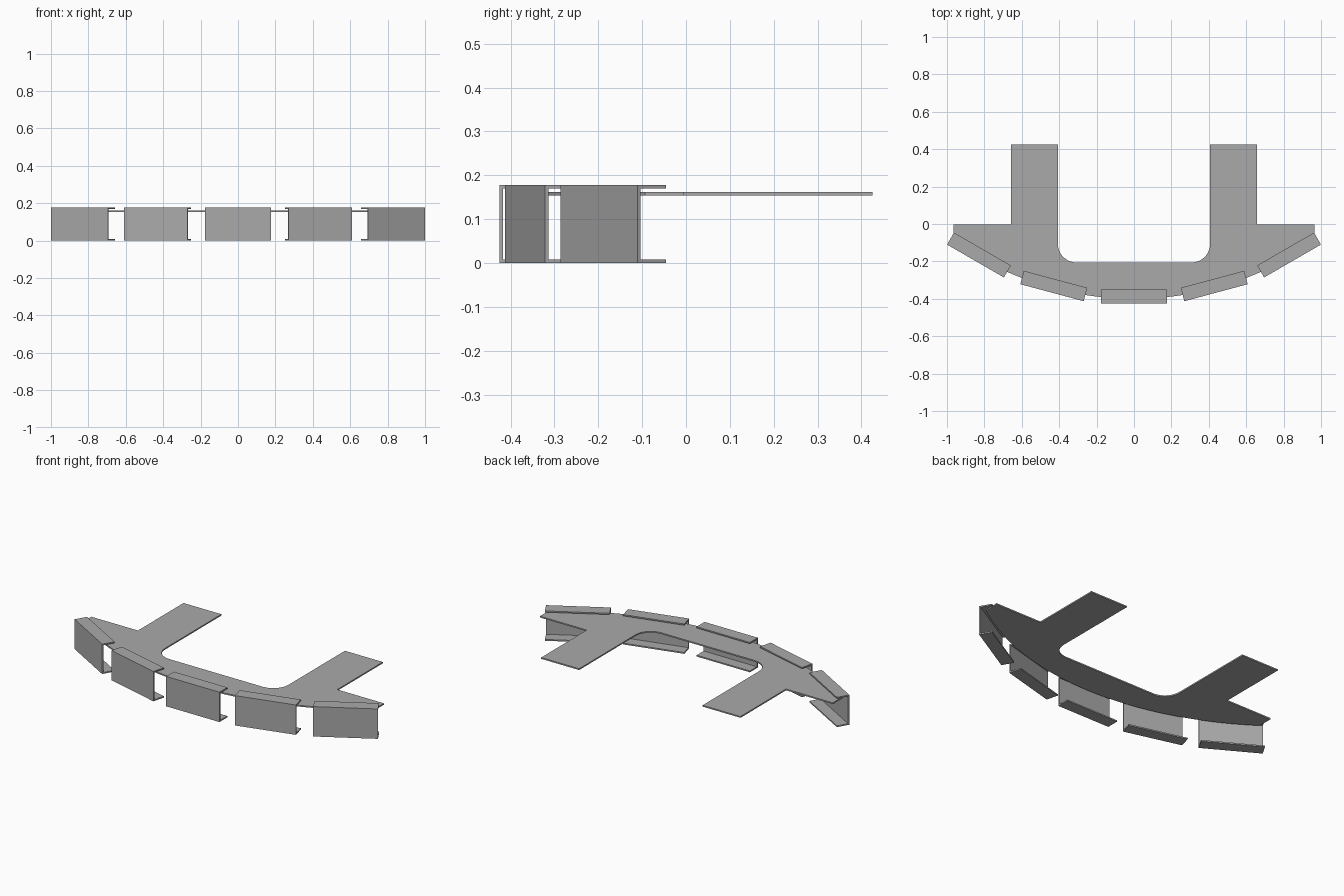
import bpy, bmesh
from math import sin, cos, asin, sqrt, pi, radians
from mathutils import Matrix, Vector

cube = bpy.data.objects.get("Cube")
if cube:
    bpy.data.objects.remove(cube, do_unlink=True)

grey = bpy.data.materials.new("plain grey")
grey.use_nodes = True
colour = (0.4, 0.4, 0.4, 1)
grey.diffuse_color = colour
grey.node_tree.nodes["Principled BSDF"].inputs["Base Color"].default_value = colour


def extrude_outline(name, points, direction):
    """Make a solid by sweeping a closed outline along a vector."""
    bm = bmesh.new()
    face = bm.faces.new([bm.verts.new(p) for p in points])
    swept = bmesh.ops.extrude_face_region(bm, geom=[face])
    moved = [g for g in swept["geom"] if isinstance(g, bmesh.types.BMVert)]
    bmesh.ops.translate(bm, verts=moved, vec=direction)
    bmesh.ops.recalc_face_normals(bm, faces=bm.faces)
    mesh = bpy.data.meshes.new(name)
    bm.to_mesh(mesh)
    bm.free()
    mesh.materials.append(grey)
    obj = bpy.data.objects.new(name, mesh)
    bpy.context.collection.objects.link(obj)
    return obj


# Common centre of the curved front and the fan of brackets
CENTRE_Y = 1.27
PLATE_RADIUS = 1.67
BRACKET_RADIUS = 1.695
PLATE_Z, PLATE_T = 0.154, 0.008

# Mounting plate: curved front, two rear arms, filleted inner corners
TIP_X, BACK_Y = 0.965, -0.004
ARM_OUT, ARM_IN, ARM_END = 0.657, 0.407, 0.425
INNER_Y, FILLET = -0.206, 0.1

right_half = [(TIP_X, BACK_Y), (ARM_OUT, BACK_Y), (ARM_OUT, ARM_END), (ARM_IN, ARM_END)]
for i in range(11):
    a = i / 10 * pi / 2
    right_half.append((ARM_IN - FILLET + FILLET * cos(a),
                       INNER_Y + FILLET - FILLET * sin(a)))
outline = right_half + [(-x, y) for x, y in reversed(right_half)]
sweep = asin(TIP_X / PLATE_RADIUS)
STEPS = 40
for i in range(STEPS + 1):
    a = -sweep + 2 * sweep * i / STEPS
    outline.append((PLATE_RADIUS * sin(a), CENTRE_Y - PLATE_RADIUS * cos(a)))
extrude_outline("mounting_plate", [(x, y, PLATE_Z) for x, y in outline], (0, 0, PLATE_T))

# Five C-shaped brackets fanned around the curved front
WIDTH, DEPTH, HEIGHT, WALL = 0.351, 0.074, 0.178, 0.008
channel = [(0, 0), (DEPTH, 0), (DEPTH, WALL), (WALL, WALL),
           (WALL, HEIGHT - WALL), (DEPTH, HEIGHT - WALL), (DEPTH, HEIGHT), (0, HEIGHT)]
names = ["outer_right", "inner_right", "centre", "inner_left", "outer_left"]
for i, side in enumerate(names):
    bracket = extrude_outline(side + "_bracket",
                              [(-WIDTH / 2, y - BRACKET_RADIUS, z) for y, z in channel],
                              (WIDTH, 0, 0))
    turn = Matrix.Rotation(radians(15 * (i - 2)), 4, "Z")
    bracket.matrix_world = Matrix.Translation((0, CENTRE_Y, 0)) @ turn
